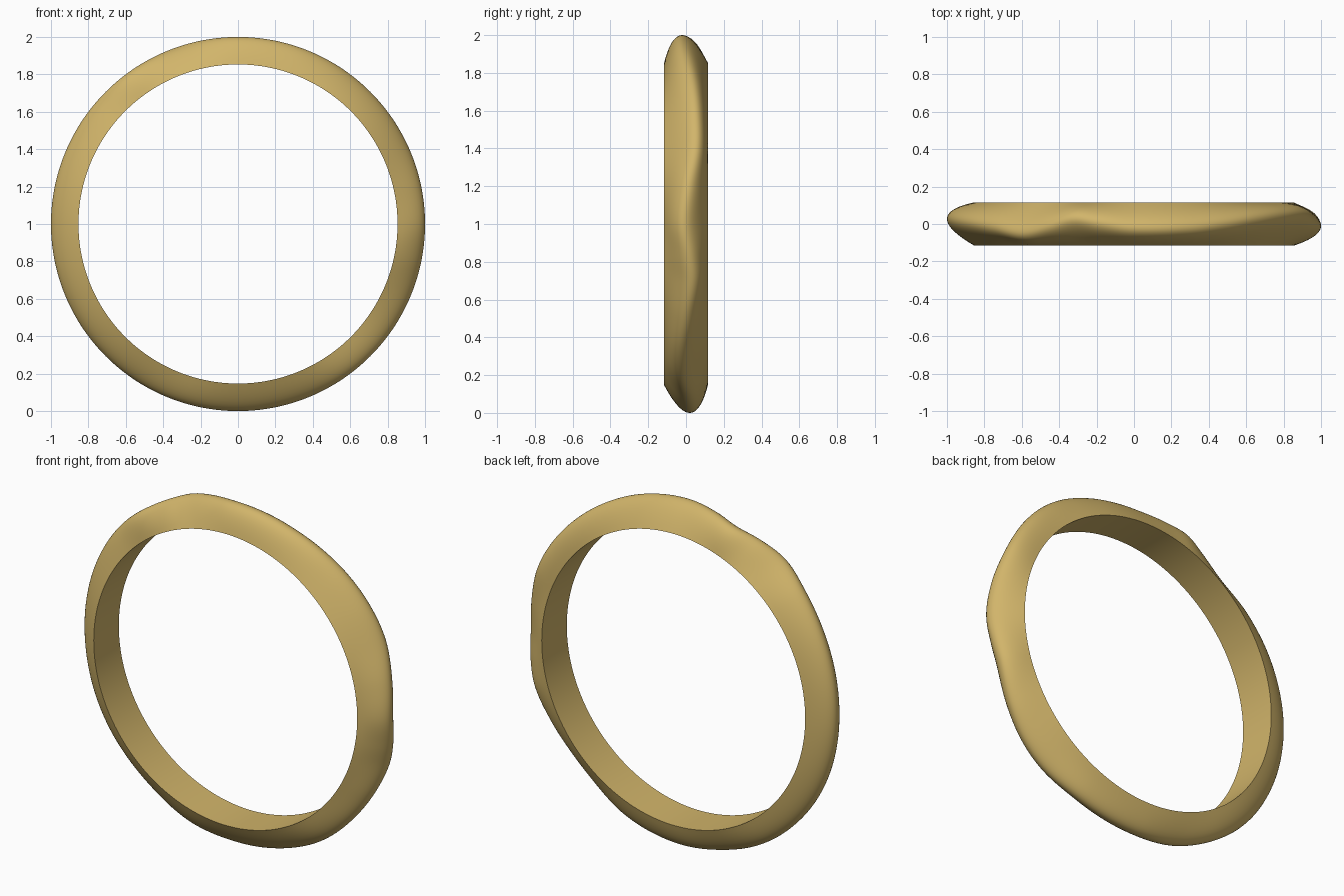
import bpy, bmesh, math

if "Cube" in bpy.data.objects:
    bpy.data.objects.remove(bpy.data.objects["Cube"])

INNER, OUTER, HALF = 0.853, 1.0, 0.116
SEGS, ARC = 240, 20

# Sideways drift of the outer ridge: (angle in degrees, y offset)
RIDGE = [(0, -.01), (11, .01), (24, .048), (37, .045), (49, .028), (60, .005),
         (72, -.015), (90, -.02), (101, .005), (109, .025), (117, -.01),
         (127, -.045), (139, -.015), (155, .01), (180, .027), (210, .025),
         (235, .03), (253, .008), (270, .02), (292, .01), (307, -.025),
         (318, -.025), (330, .0), (342, .028), (350, .015)]


def ridge(a):
    """Smooth periodic interpolation of the ridge offset."""
    n = len(RIDGE)

    def pt(i):
        return RIDGE[i % n][0] + 360 * (i // n), RIDGE[i % n][1]

    def slope(i):
        (a0, y0), (a1, y1) = pt(i - 1), pt(i + 1)
        return (y1 - y0) / (a1 - a0)

    i = max(k for k in range(n) if RIDGE[k][0] <= a)
    (a0, y0), (a1, y1) = pt(i), pt(i + 1)
    h = a1 - a0
    t = (a - a0) / h
    return ((2*t**3 - 3*t**2 + 1) * y0 + (t**3 - 2*t**2 + t) * h * slope(i)
            + (3*t**2 - 2*t**3) * y1 + (t**3 - t**2) * h * slope(i + 1))


def section(p):
    """Domed outer curve peaking at y = p; its closing edge is the bore."""
    for k in range(ARC + 1):
        u = 2 * k / ARC - 1
        dome = 1 - u * u
        yield INNER + (OUTER - INNER) * dome, HALF * u + p * dome


# Sweep the changing section around the ring
bm = bmesh.new()
rings = []
for s in range(SEGS):
    deg = 360 * s / SEGS
    c, sn = math.cos(math.radians(deg)), math.sin(math.radians(deg))
    rings.append([bm.verts.new((r * c, y, 1 + r * sn))
                  for r, y in section(ridge(deg))])
for s in range(SEGS):
    a, b = rings[s], rings[(s + 1) % SEGS]
    for k in range(ARC + 1):
        m = (k + 1) % (ARC + 1)
        bm.faces.new((a[k], a[m], b[m], b[k]))
bmesh.ops.recalc_face_normals(bm, faces=bm.faces)

mesh = bpy.data.meshes.new("ring_band")
bm.to_mesh(mesh)
bm.free()
gold = bpy.data.materials.new("gold")
gold.diffuse_color = (0.64, 0.46, 0.145, 1)
gold.use_nodes = True
gold.node_tree.nodes["Principled BSDF"].inputs["Base Color"].default_value = gold.diffuse_color
mesh.materials.append(gold)
band = bpy.data.objects.new("ring_band", mesh)
bpy.context.collection.objects.link(band)

# Smooth dome and bore with crisp rims
bpy.context.view_layer.objects.active = band
band.select_set(True)
bpy.ops.object.shade_smooth_by_angle(angle=math.radians(35))
